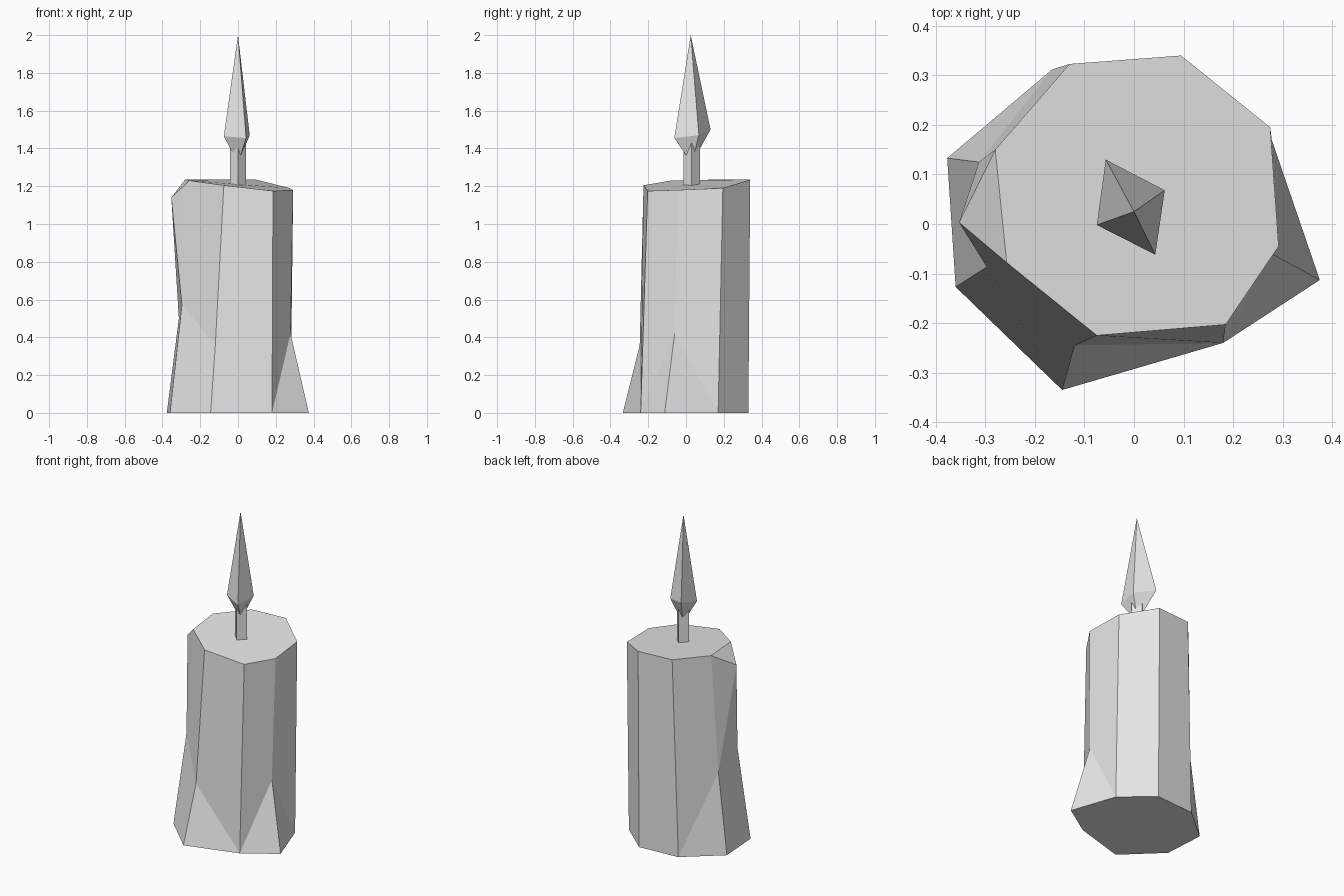
import bpy
import bmesh
from mathutils import Vector

default_cube = bpy.data.objects.get("Cube")
if default_cube:
    bpy.data.objects.remove(default_cube, do_unlink=True)

# One plain grey for every part
grey = bpy.data.materials.new("plain_grey")
grey.use_nodes = True
grey_colour = (0.8, 0.8, 0.8, 1.0)
grey.diffuse_color = grey_colour
grey.node_tree.nodes["Principled BSDF"].inputs["Base Color"].default_value = grey_colour


def finish(bm, name):
    """Turn the mesh under construction into a flat-shaded object."""
    bmesh.ops.recalc_face_normals(bm, faces=bm.faces)
    mesh = bpy.data.meshes.new(name)
    bm.to_mesh(mesh)
    bm.free()
    mesh.materials.append(grey)
    part = bpy.data.objects.new(name, mesh)
    bpy.context.collection.objects.link(part)
    return part


def ring_faces(bm, lower, upper):
    """Join two rings of equal length with quads."""
    count = len(lower)
    for i in range(count):
        j = (i + 1) % count
        bm.faces.new((lower[i], lower[j], upper[j], upper[i]))


def point_faces(bm, ring, point):
    """Close a ring to a single point."""
    for i in range(len(ring)):
        bm.faces.new((ring[i], ring[(i + 1) % len(ring)], point))


# Candle body: eight carved columns, each with a top, a foot and an optional waist
columns = [
    dict(top=(0.095, 0.34, 1.235), foot=(0.095, 0.33, 0)),
    dict(top=(-0.13, 0.323, 1.235), foot=(-0.165, 0.312, 0)),
    dict(top=(-0.28, 0.15, 1.235), waist=(-0.313, 0.125, 0.5), foot=(-0.377, 0.133, 0)),
    dict(top=(-0.257, -0.078, 1.23), waist=(-0.297, -0.087, 0.57), foot=(-0.36, -0.127, 0)),
    dict(top=(-0.075, -0.225, 1.205), waist=(-0.12, -0.245, 0.36), foot=(-0.145, -0.335, 0)),
    dict(top=(0.185, -0.203, 1.175), foot=(0.18, -0.24, 0)),
    dict(top=(0.292, -0.045, 1.18), waist=(0.278, -0.06, 0.42), foot=(0.375, -0.113, 0)),
    dict(top=(0.275, 0.195, 1.19), foot=(0.278, 0.17, 0)),
]
chipped_side = 2

bm = bmesh.new()
corners = [{key: bm.verts.new(co) for key, co in col.items()} for col in columns]
chip = bm.verts.new((-0.353, 0.003, 1.14))
for i, a in enumerate(corners):
    b = corners[(i + 1) % len(corners)]
    a_low, b_low = a.get("waist", a["foot"]), b.get("waist", b["foot"])
    if i == chipped_side:
        # Jutting chip under the rim
        rim = (a["top"], a_low, b_low, b["top"])
        point_faces(bm, rim, chip)
    else:
        bm.faces.new((a["top"], a_low, b_low, b["top"]))
    # Flared foot below the waist
    flare = list(dict.fromkeys((a_low, a["foot"], b["foot"], b_low)))
    if len(flare) > 2:
        bm.faces.new(flare)
bm.faces.new([c["top"] for c in corners])
bm.faces.new([c["foot"] for c in corners])
finish(bm, "candle_body")

# Wick: square post turned corner-on
wick_centre = Vector((0, 0.03, 0))
wick_radius = 0.043
bm = bmesh.new()
directions = [Vector(d) for d in ((1, 0, 0), (0, 1, 0), (-1, 0, 0), (0, -1, 0))]
rings = []
for height in (1.15, 1.43):
    rings.append([bm.verts.new(wick_centre + d * wick_radius + Vector((0, 0, height)))
                  for d in directions])
ring_faces(bm, *rings)
for ring in rings:
    bm.faces.new(ring)
finish(bm, "wick")

# Flame: four-sided double pyramid
bm = bmesh.new()
widest = [bm.verts.new(co) for co in (
    (-0.057, 0.13, 1.5), (0.062, 0.068, 1.47), (0.043, -0.062, 1.455), (-0.075, -0.002, 1.465))]
point_faces(bm, widest, bm.verts.new((0, 0.025, 2)))
point_faces(bm, widest, bm.verts.new((0, 0.03, 1.32)))
finish(bm, "flame")
